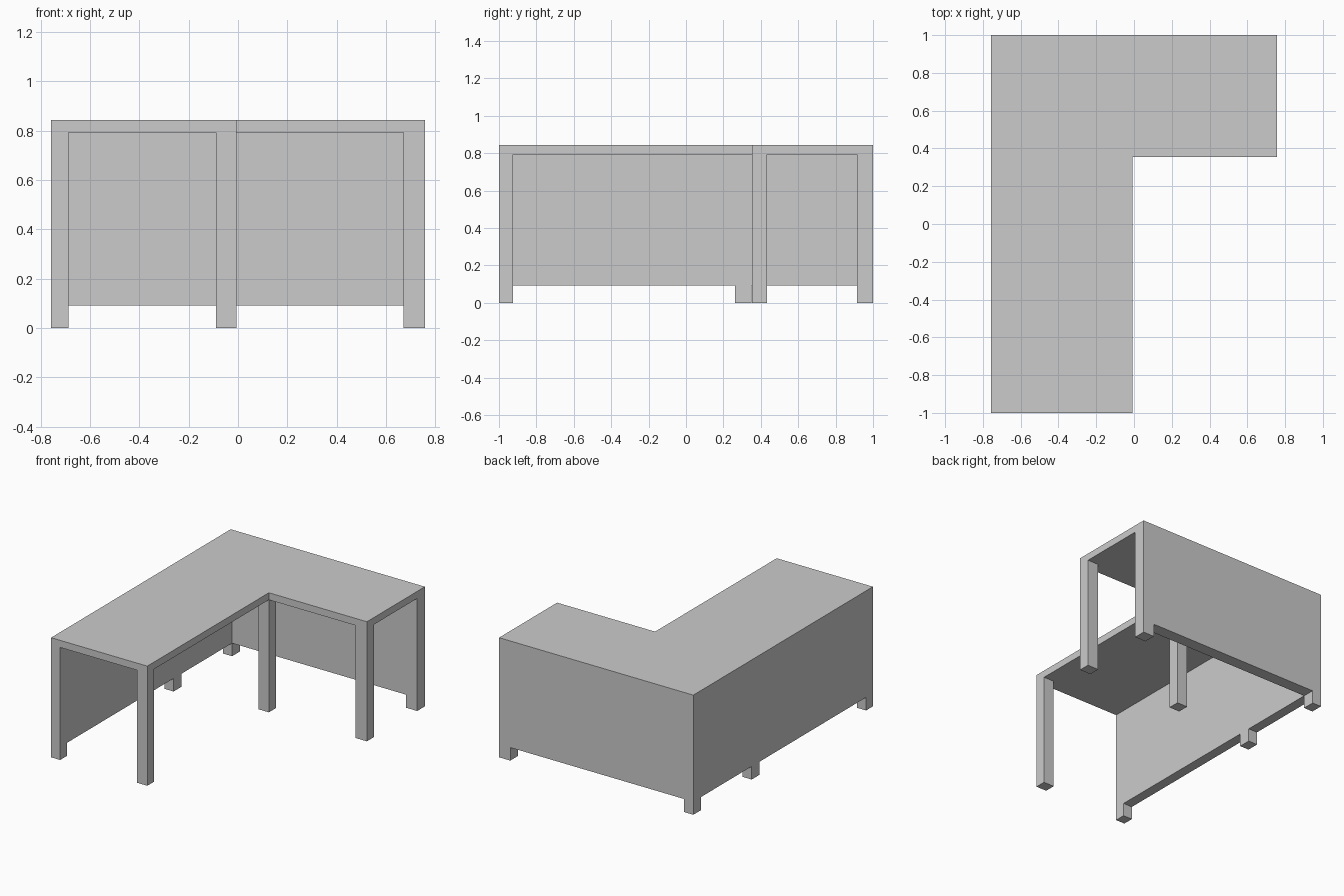
import bpy, bmesh

if "Cube" in bpy.data.objects:
    bpy.data.objects.remove(bpy.data.objects["Cube"])

# Shared dimensions
X0, X1 = -0.757, 0.757        # outer left / right
Y0, Y1 = -1.0, 1.0            # front / back
XI, YI = -0.007, 0.354        # inner corner of the L
PX, PY = 0.071, 0.086         # left / back panel thickness
Z_PANEL, Z_SLAB, Z_TOP = 0.092, 0.793, 0.843


def prism(name, outline, z0, z1):
    """Extrude a counter-clockwise XY outline from z0 to z1."""
    bm = bmesh.new()
    face = bm.faces.new([bm.verts.new((x, y, z0)) for x, y in outline])
    ext = bmesh.ops.extrude_face_region(bm, geom=[face], use_keep_orig=True)
    top = [v for v in ext["geom"] if isinstance(v, bmesh.types.BMVert)]
    bmesh.ops.translate(bm, verts=top, vec=(0, 0, z1 - z0))
    bmesh.ops.recalc_face_normals(bm, faces=bm.faces[:])
    mesh = bpy.data.meshes.new(name)
    bm.to_mesh(mesh)
    bm.free()
    obj = bpy.data.objects.new(name, mesh)
    bpy.context.collection.objects.link(obj)
    return obj


def post(name, xa, xb, ya, yb, height):
    """Rectangular post standing on the floor."""
    return prism(name, [(xa, ya), (xb, ya), (xb, yb), (xa, yb)], 0, height)


# L-shaped desk top
prism("desk_top", [(X0, Y0), (XI, Y0), (XI, YI), (X1, YI), (X1, Y1), (X0, Y1)],
      Z_SLAB, Z_TOP)

# Modesty panel along the left and back sides, flush with the feet
prism("modesty_panel", [(X0, Y0), (X0 + PX, Y0), (X0 + PX, Y1 - PY),
                        (X1, Y1 - PY), (X1, Y1), (X0, Y1)], Z_PANEL, Z_SLAB)

# Free-standing legs: (name, left, right, front, back)
legs = [
    ("front_leg", -0.089, XI, Y0, -0.924),
    ("inner_corner_leg", -0.089, XI, YI, 0.434),
    ("right_leg", 0.670, X1, YI, 0.434),
]
for leg in legs:
    post(*leg, Z_SLAB)

# Short feet below the panel
feet = [
    ("front_left_foot", X0, X0 + PX, Y0, -0.924),
    ("middle_left_foot", X0, X0 + PX, 0.263, 0.35),
    ("back_left_foot", X0, X0 + PX, Y1 - PY, Y1),
    ("back_right_foot", 0.670, X1, Y1 - PY, Y1),
]
for foot in feet:
    post(*foot, Z_PANEL)
